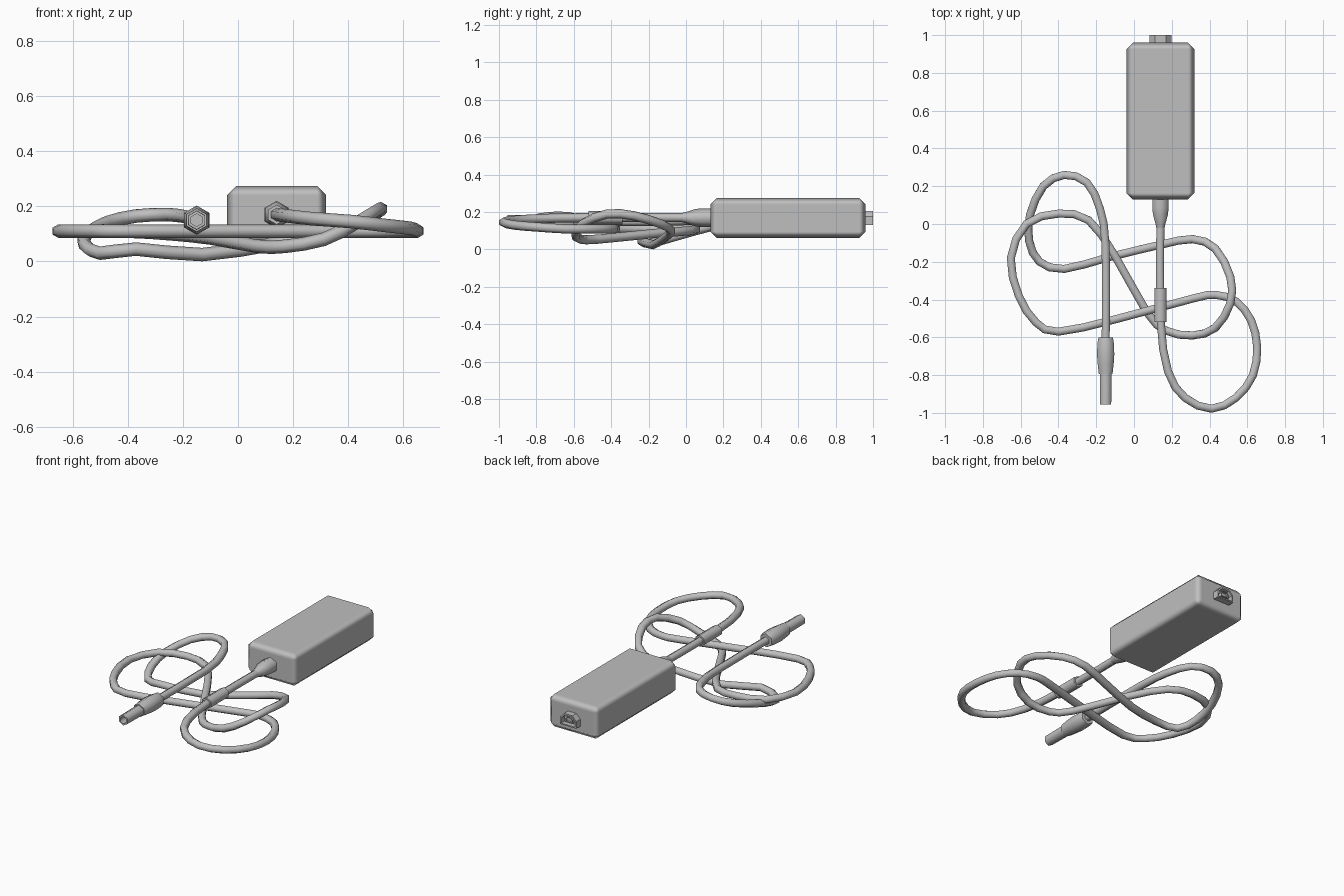
import bpy
import bmesh
import math
from mathutils import Vector

default_cube = bpy.data.objects.get("Cube")
if default_cube:
    bpy.data.objects.remove(default_cube, do_unlink=True)

GREY = (0.52, 0.52, 0.52, 1.0)
plastic = bpy.data.materials.new("grey_plastic")
plastic.use_nodes = True
plastic.diffuse_color = GREY
plastic.node_tree.nodes["Principled BSDF"].inputs["Base Color"].default_value = GREY


def finish(name, bm, smooth_angle):
    """Turn a bmesh into a shaded object with the plastic material."""
    bmesh.ops.recalc_face_normals(bm, faces=bm.faces)
    mesh = bpy.data.meshes.new(name)
    bm.to_mesh(mesh)
    bm.free()
    mesh.materials.append(plastic)
    obj = bpy.data.objects.new(name, mesh)
    bpy.context.collection.objects.link(obj)
    bpy.ops.object.select_all(action="DESELECT")
    obj.select_set(True)
    bpy.context.view_layer.objects.active = obj
    bpy.ops.object.shade_smooth_by_angle(angle=math.radians(smooth_angle))
    return obj


def hexagon_tube(name, centres, directions, radii):
    """Skin a six-sided tube through rings and cap both ends."""
    bm = bmesh.new()
    rings = []
    for centre, direction, radius in zip(centres, directions, radii):
        side = direction.cross(Vector((0, 0, 1))).normalized()
        up = side.cross(direction).normalized()
        corners = [math.tau * k / 6 for k in range(6)]
        rings.append([bm.verts.new(centre + radius * (side * math.sin(a) + up * math.cos(a)))
                      for a in corners])
    for lower, upper in zip(rings, rings[1:]):
        for k in range(6):
            n = (k + 1) % 6
            bm.faces.new((lower[k], lower[n], upper[n], upper[k]))
    bm.faces.new(rings[0])
    bm.faces.new(rings[-1])
    return finish(name, bm, 65)


def straight_part(name, x, z, profile):
    """Tube along y from (y, radius) pairs."""
    centres = [Vector((x, y, z)) for y, radius in profile]
    directions = [Vector((0, -1, 0))] * len(profile)
    return hexagon_tube(name, centres, directions, [radius for y, radius in profile])


def smooth_path(points, steps):
    """Catmull-Rom path through the control points."""
    padded = [points[0]] + points + [points[-1]]
    path = []
    for a, b, c, d in zip(padded, padded[1:], padded[2:], padded[3:]):
        for s in range(steps):
            t = s / steps
            path.append(0.5 * (2 * b + (c - a) * t + (2 * a - 5 * b + 4 * c - d) * t ** 2
                               + (3 * b - a - 3 * c + d) * t ** 3))
    return path + [points[-1]]


def socket_prism(name, scale, back, front, rim, depth):
    """Chamfered socket outline with a recess in its rear face."""
    half = [(0.058, -0.038), (0.058, 0.008), (0.03, 0.038)]
    outline = half + [(-x, z) for x, z in reversed(half)]
    bm = bmesh.new()
    base = bm.faces.new([bm.verts.new((0.14 + x * scale, back, 0.168 + z * scale))
                         for x, z in outline])

    def push(face, distance):
        extruded = bmesh.ops.extrude_face_region(bm, geom=[face])["geom"]
        verts = [g for g in extruded if isinstance(g, bmesh.types.BMVert)]
        bmesh.ops.translate(bm, verts=verts, vec=(0, distance, 0))
        bm.faces.remove(face) if face.is_valid and distance < 0 else None
        return next(g for g in extruded if isinstance(g, bmesh.types.BMFace))

    end = push(base, front - back)
    bmesh.ops.inset_region(bm, faces=[end], thickness=rim)
    push(end, -depth)
    return finish(name, bm, 30)


# Power brick with chamfered edges
bm = bmesh.new()
bmesh.ops.create_cube(bm, size=1)
bmesh.ops.scale(bm, vec=(0.36, 0.83, 0.213), verts=bm.verts)
bmesh.ops.translate(bm, vec=(0.14, 0.545, 0.168), verts=bm.verts)
brick = finish("power_brick", bm, 60)
bevel = brick.modifiers.new("chamfer", "BEVEL")
bevel.width = 0.034
bevel.segments = 1
bevel.harden_normals = True

# Inlet socket at the back
socket_prism("inlet_socket", 1.0, 0.95, 1.0, 0.011, 0.032)
socket_prism("inlet_tongue", 0.45, 0.962, 0.993, 0.006, 0.012)

# Strain relief and ferrite sleeve on the outgoing cable
straight_part("strain_relief", 0.14, 0.17,
              [(0.15, 0.05), (0.09, 0.05), (0.05, 0.046), (0.0, 0.03), (-0.02, 0.025)])
straight_part("ferrite_sleeve", 0.14, 0.17, [(-0.34, 0.036), (-0.52, 0.036)])

# Plug grip and hollow plug tip
straight_part("plug_grip", -0.15, 0.15,
              [(-0.6, 0.044), (-0.63, 0.05), (-0.69, 0.053), (-0.74, 0.049), (-0.795, 0.042)])
straight_part("plug_tip", -0.15, 0.15,
              [(-0.78, 0.036), (-0.955, 0.034), (-0.955, 0.023), (-0.85, 0.023)])

# Looped cable, control points in hundredths
outer_loops = [
    (14, 2, 17), (14, -50, 17), (18, -78, 16.5), (27, -92, 15.5), (41, -97.8, 14.5),
    (54, -92, 13), (63, -80, 12), (65.2, -65, 11), (62, -51, 11), (54, -41, 11),
    (43, -37.5, 11), (31, -39.5, 11), (-10, -50.5, 11), (-40, -57, 11), (-52, -52, 11),
    (-61, -38, 11), (-65.2, -18, 11), (-57, 0, 11), (-40, 5.5, 11), (-24, 2, 10),
]
inner_loops = [
    (-10, -17, 8.5), (7, -47, 5.5), (17, -56.5, 5.5), (31, -59, 8), (43, -55, 14),
    (51, -42, 19), (51, -28, 18), (43, -13, 13.5), (31, -8, 10), (14, -11, 6.5),
    (-13, -17.5, 2.5), (-37, -23.8, 4.5), (-50, -20, 3), (-55.5, -9, 6), (-55, 5, 10),
    (-48, 20, 14), (-37, 26, 16.5), (-25, 22, 17), (-18, 8, 16), (-15, -12, 15),
    (-15, -62, 15),
]
cable = smooth_path([Vector(p) / 100 for p in outer_loops + inner_loops], 2)
tangents = [(cable[min(i + 1, len(cable) - 1)] - cable[max(i - 1, 0)]).normalized()
            for i in range(len(cable))]
hexagon_tube("looped_cable", cable, tangents, [0.0245] * len(cable))
